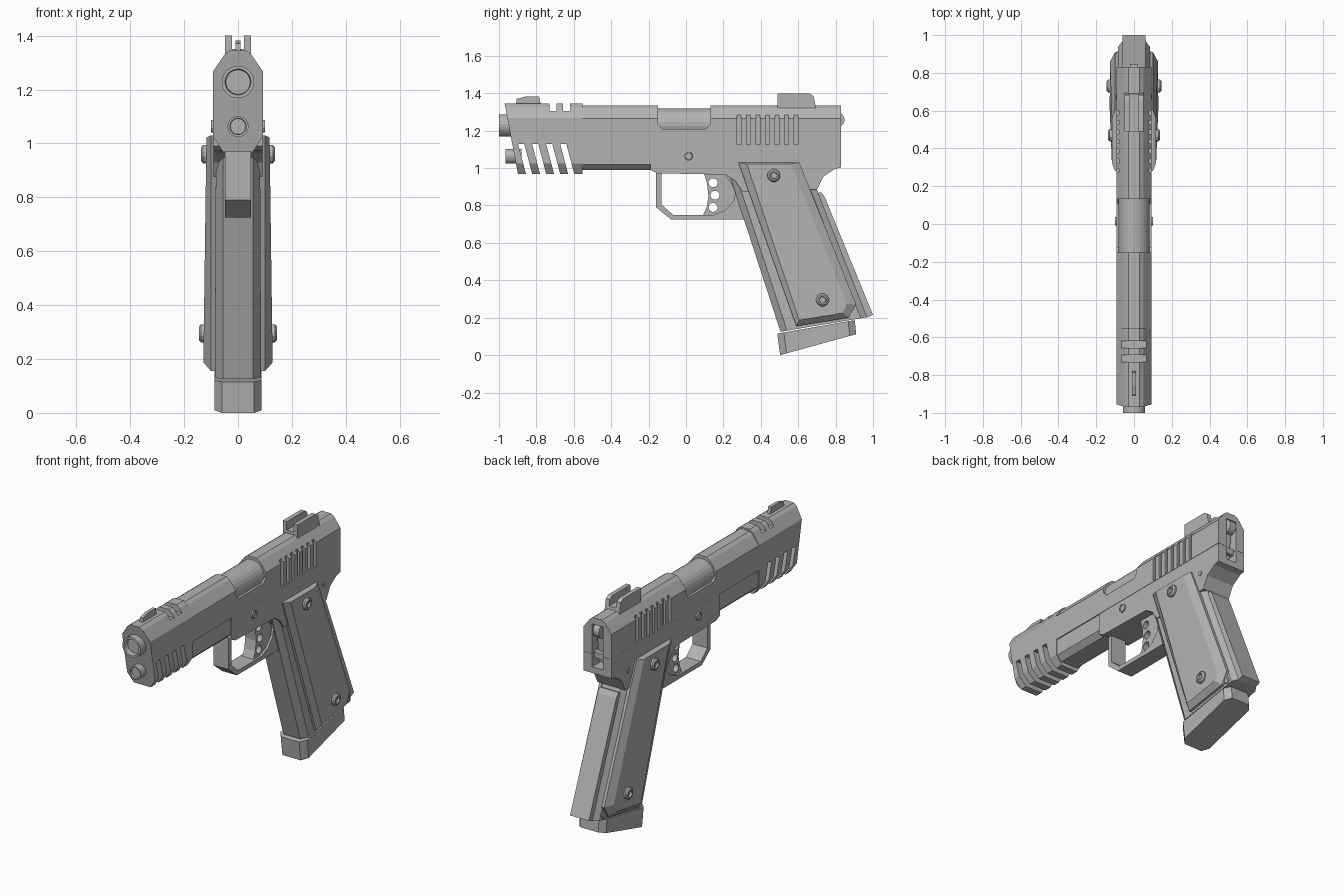
import bpy, bmesh, math

if "Cube" in bpy.data.objects:
    bpy.data.objects.remove(bpy.data.objects["Cube"])

grey = bpy.data.materials.new("gunmetal grey")
grey.diffuse_color = (0.45, 0.45, 0.45, 1)
grey.use_nodes = True
grey.node_tree.nodes["Principled BSDF"].inputs["Base Color"].default_value = grey.diffuse_color


def loft(name, rings, bm=None):
    """Skin a stack of equal-length rings and cap both ends."""
    own = bm is None
    bm = bm or bmesh.new()
    vs = [[bm.verts.new(p) for p in r] for r in rings]
    n = len(rings[0])
    for a, b in zip(vs, vs[1:]):
        for i in range(n):
            j = (i + 1) % n
            bm.faces.new((a[i], a[j], b[j], b[i]))
    bm.faces.new(vs[0][::-1])
    bm.faces.new(vs[-1])
    return finish(name, bm) if own else bm


def finish(name, bm):
    bmesh.ops.recalc_face_normals(bm, faces=bm.faces)
    me = bpy.data.meshes.new(name)
    bm.to_mesh(me)
    bm.free()
    me.materials.append(grey)
    ob = bpy.data.objects.new(name, me)
    bpy.context.collection.objects.link(ob)
    return ob


def slab(pts, x0, x1):
    """Side profile (y, z) stretched between two x positions."""
    return [[(x, y, z) for y, z in pts] for x in (x0, x1)]


def prism(name, pts, hw):
    return loft(name, slab(pts, -hw, hw))


def box(x0, x1, y0, y1, z0, z1):
    return slab([(y0, z0), (y1, z0), (y1, z1), (y0, z1)], x0, x1)


def circle(r, axis, at, c, n):
    out = []
    for i in range(n):
        a = 2 * math.pi * (i + 0.5) / n
        u, v = r * math.cos(a), r * math.sin(a)
        out.append((at, c[0] + u, c[1] + v) if axis == 'X' else (c[0] + u, at, c[1] + v))
    return out


def rod(axis, start, end, c, r, n=16, dent=0):
    """Round bar; a dent gives its end a shallow socket."""
    rings = [circle(r, axis, start, c, n), circle(r, axis, end, c, n)]
    if dent:
        rings += [circle(r * 0.8, axis, end, c, n), circle(r * 0.75, axis, end + dent, c, n)]
    return rings


def cut(ob, pieces):
    bm = bmesh.new()
    for p in pieces:
        loft("", p, bm)
    tool = finish("cutter", bm)
    tool.hide_render = True
    m = ob.modifiers.new("cut", 'BOOLEAN')
    m.operation, m.solver, m.object = 'DIFFERENCE', 'EXACT', tool
    with bpy.context.temp_override(object=ob, active_object=ob):
        bpy.ops.object.modifier_apply(modifier=m.name)
    bpy.data.objects.remove(tool)


def section(half, yfun):
    """Mirror a half cross-section (x, z) into a closed ring."""
    full = half + [(-x, z) for x, z in half[::-1]]
    return [(x, yfun(z), z) for x, z in full]


def tube_ring(f, b, w, cf, cb, d=0.035):
    """Horizontal ring with chamfered corners from front point f to back point b."""
    L = b[0] - f[0]
    pts = [(cf, 0), (w, d / L), (w, 1 - d / L), (cb, 1)]
    pts += [(-x, t) for x, t in pts[::-1]]
    return [(x, f[0] + L * t, f[1] + (b[1] - f[1]) * t) for x, t in pts]


# Slide nose with slanted face, angled vents and top grooves
nose_half = [(0.055, 0.968), (0.092, 1.025), (0.092, 1.268), (0.05, 1.33), (0.03, 1.345)]
nose = loft("slide_nose", [section(nose_half, lambda z: -0.97 + (1.345 - z) * 0.19),
                           section(nose_half, lambda z: -0.553)])
cuts = []
for i in range(4):
    y = -0.853 + i * 0.075
    cuts.append(slab([(y + 0.005, 0.94), (y + 0.038, 0.94), (y - 0.012, 1.13), (y - 0.045, 1.13)], -0.2, 0.2))
cuts += [box(-0.2, 0.2, y, y + 0.037, 1.305, 1.5) for y in (-0.73, -0.657)]
cut(nose, cuts)

# Slide body with ejection port, rear serrations and hammer slot
body_half = [(0.092, 1.118), (0.092, 1.265), (0.05, 1.32), (0.03, 1.334)]
body = loft("slide_body", [section(body_half, lambda z, y=y: y) for y in (-0.553, 0.83)])
cuts = [slab([(-0.15, 1.5), (-0.15, 1.235), (-0.125, 1.21), (0.105, 1.21), (0.132, 1.235), (0.132, 1.5)], -0.2, 0.2),
        box(-0.035, 0.035, 0.74, 0.9, 1.0, 1.295)]
for i in range(7):
    y = 0.272 + i * 0.051
    for s in (-1, 1):
        cuts.append(box(s * 0.077, s * 0.2, y, y + 0.022, 1.125, 1.283))
cut(body, cuts)

# Barrel and guide rod
loft("barrel_chamber", rod('Y', -0.16, 0.14, (0, 1.236), 0.082, 24))
loft("barrel_muzzle", rod('Y', -0.9, -1.0, (0, 1.228), 0.06, 24, 0.03))
loft("guide_rod", rod('Y', -0.88, -0.965, (0, 1.063), 0.039, 16, 0.012))

# Sights
sight = prism("rear_sight", [(0.49, 1.32), (0.49, 1.4), (0.66, 1.4), (0.682, 1.385), (0.695, 1.32)], 0.049)
cut(sight, [box(-0.023, 0.023, 0.4, 0.8, 1.35, 1.5)])
prism("front_sight", [(-0.91, 1.33), (-0.905, 1.37), (-0.86, 1.382), (-0.785, 1.382), (-0.775, 1.33)], 0.01)

# Frame: dust cover, main body with tail, grip core
cover_half = [(0.055, 0.99), (0.086, 1.02), (0.086, 1.118)]
loft("dust_cover", [section(cover_half, lambda z, y=y: y) for y in (-0.556, -0.18)])
frame = prism("frame_body", [(-0.19, 1.117), (0.83, 1.117), (0.83, 1.003), (0.795, 0.995), (0.735, 0.955),
                             (0.70, 0.885), (0.3, 0.875), (0.265, 0.93), (0.21, 0.965), (-0.155, 0.972),
                             (-0.19, 0.99)], 0.091)
cut(frame, [box(-0.035, 0.035, 0.74, 0.9, 1.04, 1.2)])
loft("grip_core", [tube_ring((0.505, 0.125), (0.97, 0.203), 0.086, 0.055, 0.06),
                   tube_ring((0.237, 0.95), (0.675, 0.95), 0.082, 0.055, 0.06)])
prism("backstrap", [(0.69, 0.86), (0.722, 0.872), (0.742, 0.845), (1.0, 0.215), (0.965, 0.2), (0.93, 0.23)], 0.062)

# Hammer in the rear slot
loft("hammer", rod('X', -0.02, 0.02, (0.805, 1.258), 0.042))
prism("hammer_arm", [(0.75, 1.06), (0.79, 1.06), (0.81, 1.26), (0.77, 1.26)], 0.018)
prism("hammer_rest", [(0.735, 1.09), (0.815, 1.09), (0.815, 1.125), (0.735, 1.14)], 0.03)

# Trigger guard and three-hole trigger
guard = prism("trigger_guard", [(-0.16, 0.985), (-0.16, 0.79), (-0.08, 0.725), (0.34, 0.725), (0.34, 0.985)], 0.049)
cut(guard, [slab([(-0.132, 1.1), (-0.132, 0.805), (-0.068, 0.75), (0.15, 0.75), (0.21, 0.775), (0.255, 0.825),
                  (0.265, 0.88), (0.21, 0.965), (0.2, 1.1)], -0.2, 0.2)])
trigger = prism("trigger", [(0.092, 0.985), (0.112, 0.92), (0.12, 0.85), (0.11, 0.79), (0.09, 0.745), (0.16, 0.742),
                            (0.22, 0.77), (0.262, 0.82), (0.272, 0.88), (0.215, 0.985)], 0.036)
cut(trigger, [rod('X', -0.1, 0.1, c, 0.024) for c in ((0.145, 0.922), (0.155, 0.855), (0.145, 0.79))])

# Magazine with base plate
loft("magazine_base", [tube_ring((0.503, 0.0), (0.91, 0.112), 0.088, 0.06, 0.06),
                       tube_ring((0.488, 0.115), (0.902, 0.187), 0.088, 0.06, 0.06)])

# Grip panels, screws and pins on both sides
outer = [(0.28, 1.03), (0.605, 1.03), (0.91, 0.27), (0.87, 0.2), (0.59, 0.155)]
inner = [(0.325, 1.022), (0.56, 1.022), (0.86, 0.275), (0.84, 0.225), (0.605, 0.187)]
for s, side in ((1, "right"), (-1, "left")):
    loft("grip_panel_" + side, [[(s * 0.07, y, z) for y, z in outer],
                                [(s * 0.1, y, z) for y, z in outer],
                                [(s * (0.1285 - 0.0135 * (z - 0.19)), y, z) for y, z in inner]])
    for name, c, x in (("upper_screw_", (0.47, 0.96), 0.137), ("lower_screw_", (0.73, 0.295), 0.145)):
        loft(name + side, [circle(0.035, 'X', s * 0.09, c, 12), circle(0.035, 'X', s * (x - 0.008), c, 12),
                           circle(0.026, 'X', s * x, c, 12), circle(0.018, 'X', s * x, c, 12),
                           circle(0.016, 'X', s * (x - 0.012), c, 12)])
    loft("slide_stop_pin_" + side, rod('X', s * 0.07, s * 0.1, (0.015, 1.063), 0.024, 12, -s * 0.004))
    loft("safety_pin_" + side, rod('X', s * 0.07, s * 0.096, (0.675, 0.99), 0.013, 10))
    loft("housing_pin_" + side, rod('X', s * 0.06, s * 0.092, (0.897, 0.217), 0.017, 10))
